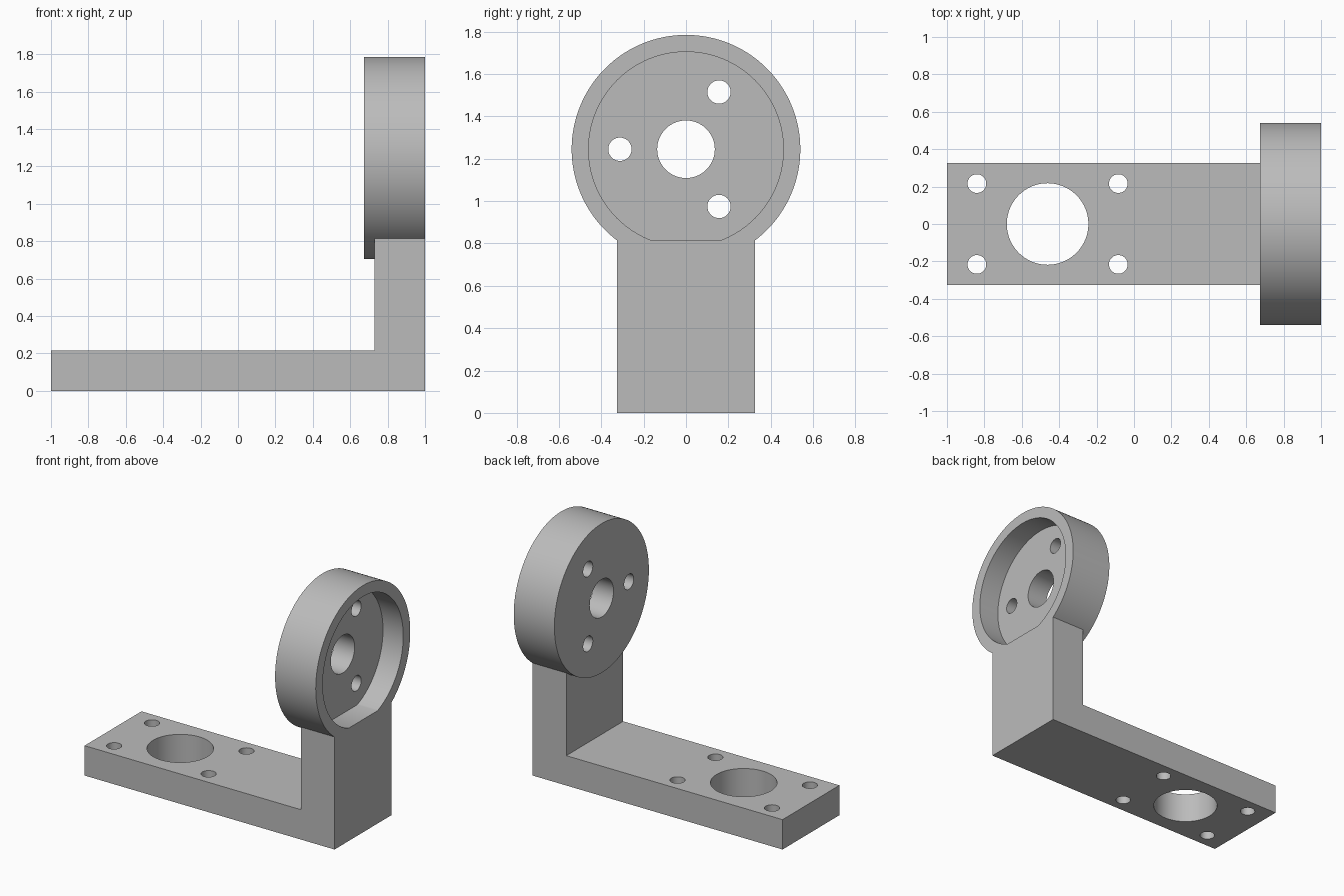
import bpy, bmesh
from math import cos, sin, pi, radians
from mathutils import Matrix

cube = bpy.data.objects.get("Cube")
if cube:
    bpy.data.objects.remove(cube, do_unlink=True)

grey = bpy.data.materials.new("plain grey")
grey.use_nodes = True
COLOUR = (0.5, 0.5, 0.5, 1)
grey.diffuse_color = COLOUR
grey.node_tree.nodes["Principled BSDF"].inputs["Base Color"].default_value = COLOUR

HALF_WIDTH = 0.325
BASE_TOP = 0.216
POST_BACK, POST_TOP = 0.73, 0.816
DISC_BACK, DISC_FLOOR, FRONT = 0.675, 0.838, 1.0
DISC_Z = 1.245


def make_object(name, bm):
    bmesh.ops.recalc_face_normals(bm, faces=bm.faces)
    mesh = bpy.data.meshes.new(name)
    bm.to_mesh(mesh)
    bm.free()
    mesh.materials.append(grey)
    obj = bpy.data.objects.new(name, mesh)
    bpy.context.collection.objects.link(obj)
    return obj


def cylinder(name, axis, centre, radius, start, end, segments=64):
    """Cylinder along x or z; centre is the position in the other two axes."""
    bm = bmesh.new()
    mid = (start + end) / 2
    if axis == "X":
        place = Matrix.Translation((mid, *centre)) @ Matrix.Rotation(pi / 2, 4, "Y")
    else:
        place = Matrix.Translation((*centre, mid))
    bmesh.ops.create_cone(bm, cap_ends=True, segments=segments, radius1=radius,
                          radius2=radius, depth=end - start, matrix=place)
    return make_object(name, bm)


def combine(target, tool, operation):
    """Apply a boolean and discard the tool object."""
    mod = target.modifiers.new("cut", "BOOLEAN")
    mod.object, mod.operation, mod.solver = tool, operation, "EXACT"
    bpy.context.view_layer.objects.active = target
    bpy.ops.object.modifier_apply(modifier=mod.name)
    bpy.data.objects.remove(tool, do_unlink=True)


# L-shaped foot and post, extruded from a side profile
profile = [(-1, 0), (FRONT, 0), (FRONT, POST_TOP), (POST_BACK, POST_TOP),
           (POST_BACK, BASE_TOP), (-1, BASE_TOP)]
bm = bmesh.new()
face = bm.faces.new([bm.verts.new((x, -HALF_WIDTH, z)) for x, z in profile])
side = bmesh.ops.extrude_face_region(bm, geom=[face])["geom"]
bmesh.ops.translate(bm, vec=(0, 2 * HALF_WIDTH, 0),
                    verts=[v for v in side if isinstance(v, bmesh.types.BMVert)])
foot = make_object("foot_and_post", bm)

# Round mounting cup with a recess, whose lower edge is filled by the post
bracket = cylinder("motor_bracket", "X", (0, DISC_Z), 0.54, DISC_BACK, FRONT, 128)
combine(bracket, cylinder("recess", "X", (0, DISC_Z), 0.46, DISC_FLOOR, 1.1, 128), "DIFFERENCE")
combine(bracket, foot, "UNION")

# Shaft hole and three screw holes through the cup
combine(bracket, cylinder("shaft_hole", "X", (0, DISC_Z), 0.136, 0.5, 1.1), "DIFFERENCE")
for angle in (60, 180, 300):
    a = radians(angle)
    centre = (0.312 * cos(a), DISC_Z + 0.312 * sin(a))
    combine(bracket, cylinder("cup_screw_hole", "X", centre, 0.055, 0.5, 1.1, 40), "DIFFERENCE")

# Large opening and four screw holes through the foot
combine(bracket, cylinder("foot_opening", "Z", (-0.462, 0), 0.218, -0.1, 0.4, 96), "DIFFERENCE")
for x in (-0.84, -0.084):
    for y in (-0.216, 0.216):
        combine(bracket, cylinder("foot_screw_hole", "Z", (x, y), 0.05, -0.1, 0.4, 40), "DIFFERENCE")

# Smooth round walls, crisp edges
bpy.ops.object.select_all(action="DESELECT")
bracket.select_set(True)
bpy.context.view_layer.objects.active = bracket
bpy.ops.object.shade_smooth_by_angle(angle=radians(30))
